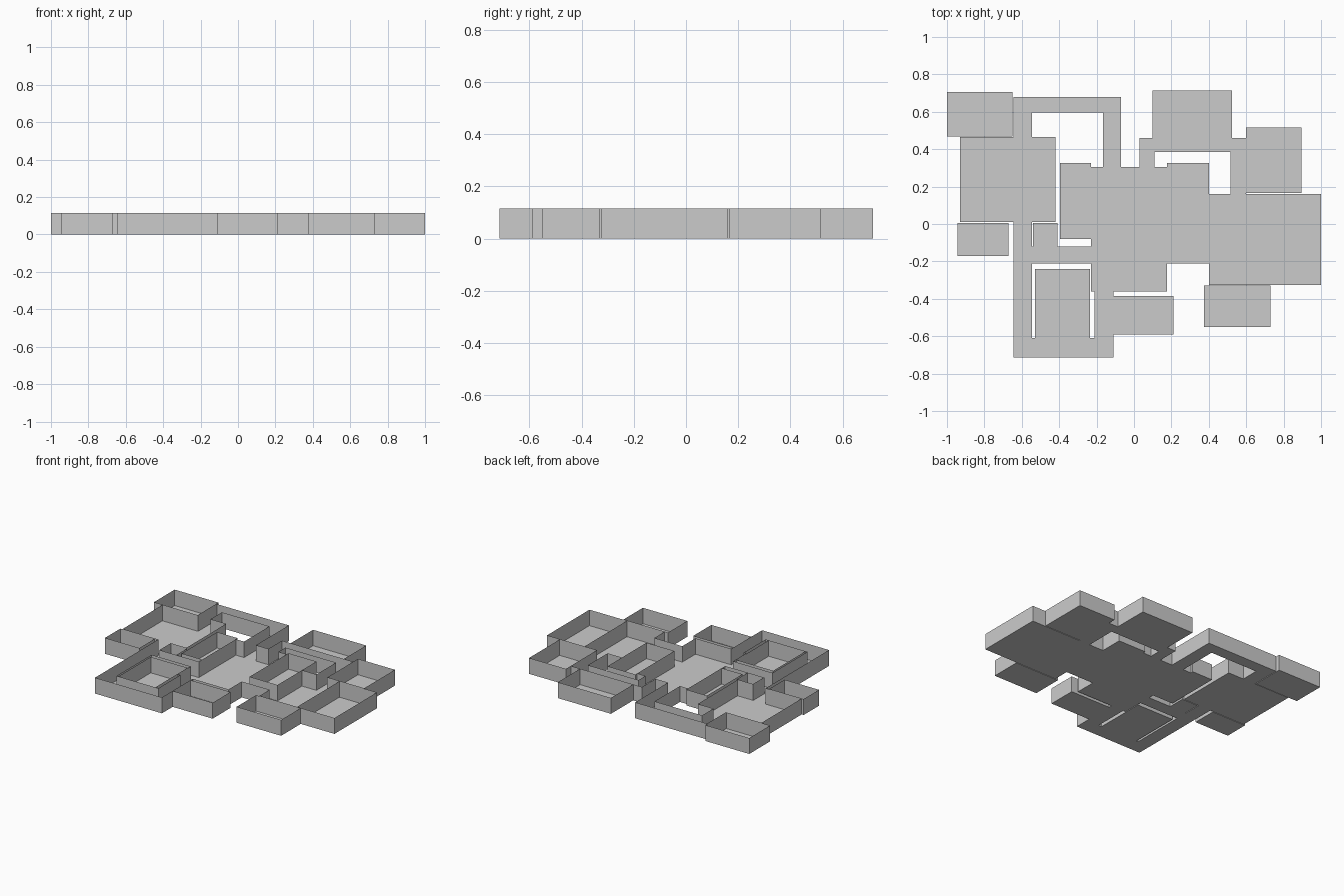
import bpy

cube = bpy.data.objects.get("Cube")
if cube:
    bpy.data.objects.remove(cube, do_unlink=True)

HEIGHT = 0.115

stone = bpy.data.materials.new("plain_grey")
stone.use_nodes = True
grey = (0.6, 0.6, 0.6, 1)
stone.diffuse_color = grey
stone.node_tree.nodes["Principled BSDF"].inputs["Base Color"].default_value = grey

# Doorways: (axis held fixed, its value, start, end) along the other axis
DOORS = [
    (1, 0.465, -0.645, -0.545), (1, 0.305, -0.165, -0.07),
    (1, 0.305, 0.03, 0.11), (1, 0.16, 0.515, 0.6),
    (1, 0.01, -0.645, -0.545), (1, -0.36, -0.21, -0.11),
    (0, -0.545, -0.21, -0.12), (0, -0.23, -0.21, -0.12),
    (0, 0.177, -0.21, -0.12), (0, 0.4, -0.21, -0.12),
]


def wall_spans(p, q):
    """Stretches of the straight wall p-q that are left beside doorways."""
    fixed = 0 if abs(p[0] - q[0]) < 1e-6 else 1
    lo, hi = sorted((p[1 - fixed], q[1 - fixed]))
    spans = [(lo, hi)]
    for axis, value, start, end in DOORS:
        if axis == fixed and abs(value - p[fixed]) < 0.004:
            spans = [s for a, b in spans
                     for s in ((a, min(b, start)), (max(a, end), b))
                     if s[1] - s[0] > 0.002]
    for a, b in spans:
        if fixed == 0:
            yield (p[0], a), (p[0], b)
        else:
            yield (a, p[1]), (b, p[1])


def enclosure(name, outline):
    """Flat floor with thin walls standing on its outline."""
    verts = [(x, y, 0) for x, y in outline]
    faces = [tuple(range(len(outline)))]
    for p, q in zip(outline, outline[1:] + outline[:1]):
        for a, b in wall_spans(p, q):
            n = len(verts)
            verts += [(*a, 0), (*b, 0), (*b, HEIGHT), (*a, HEIGHT)]
            faces.append((n, n + 1, n + 2, n + 3))
    mesh = bpy.data.meshes.new(name)
    mesh.from_pydata(verts, [], faces)
    mesh.materials.append(stone)
    obj = bpy.data.objects.new(name, mesh)
    bpy.context.collection.objects.link(obj)


def room(name, x0, x1, y0, y1):
    enclosure(name, [(x0, y0), (x1, y0), (x1, y1), (x0, y1)])


# Rooms
room("main_hall", -0.23, 0.177, -0.36, 0.305)
room("inner_east_room", 0.177, 0.4, -0.12, 0.325)
room("inner_west_room", -0.395, -0.23, -0.08, 0.325)
room("west_room", -0.93, -0.42, 0.01, 0.465)
room("back_west_room", -1.0, -0.65, 0.468, 0.705)
room("front_west_room", -0.945, -0.67, -0.17, 0.005)
room("west_nook", -0.54, -0.41, -0.12, 0.005)
room("courtyard_room", -0.53, -0.235, -0.61, -0.24)
room("front_room", -0.11, 0.21, -0.59, -0.385)
room("east_room", 0.4, 0.7, -0.325, 0.16)
room("far_east_room", 0.7, 1.0, -0.325, 0.16)
room("front_east_room", 0.375, 0.73, -0.55, -0.33)
room("back_east_room", 0.6, 0.895, 0.165, 0.515)
room("back_room", 0.1, 0.525, 0.46, 0.715)

# Straight passages
room("west_passage", -0.545, -0.23, -0.21, -0.12)
room("east_passage", 0.177, 0.4, -0.21, -0.12)

# Bent passages
enclosure("back_west_passage", [
    (-0.645, 0.465), (-0.545, 0.465), (-0.545, 0.595), (-0.165, 0.595),
    (-0.165, 0.305), (-0.07, 0.305), (-0.07, 0.68), (-0.645, 0.68)])
enclosure("back_east_passage", [
    (0.03, 0.305), (0.11, 0.305), (0.11, 0.385), (0.515, 0.385),
    (0.515, 0.16), (0.6, 0.16), (0.6, 0.46), (0.03, 0.46)])
enclosure("front_west_passage", [
    (-0.645, 0.01), (-0.645, -0.713), (-0.11, -0.713), (-0.11, -0.36),
    (-0.21, -0.36), (-0.21, -0.61), (-0.545, -0.61), (-0.545, 0.01)])
